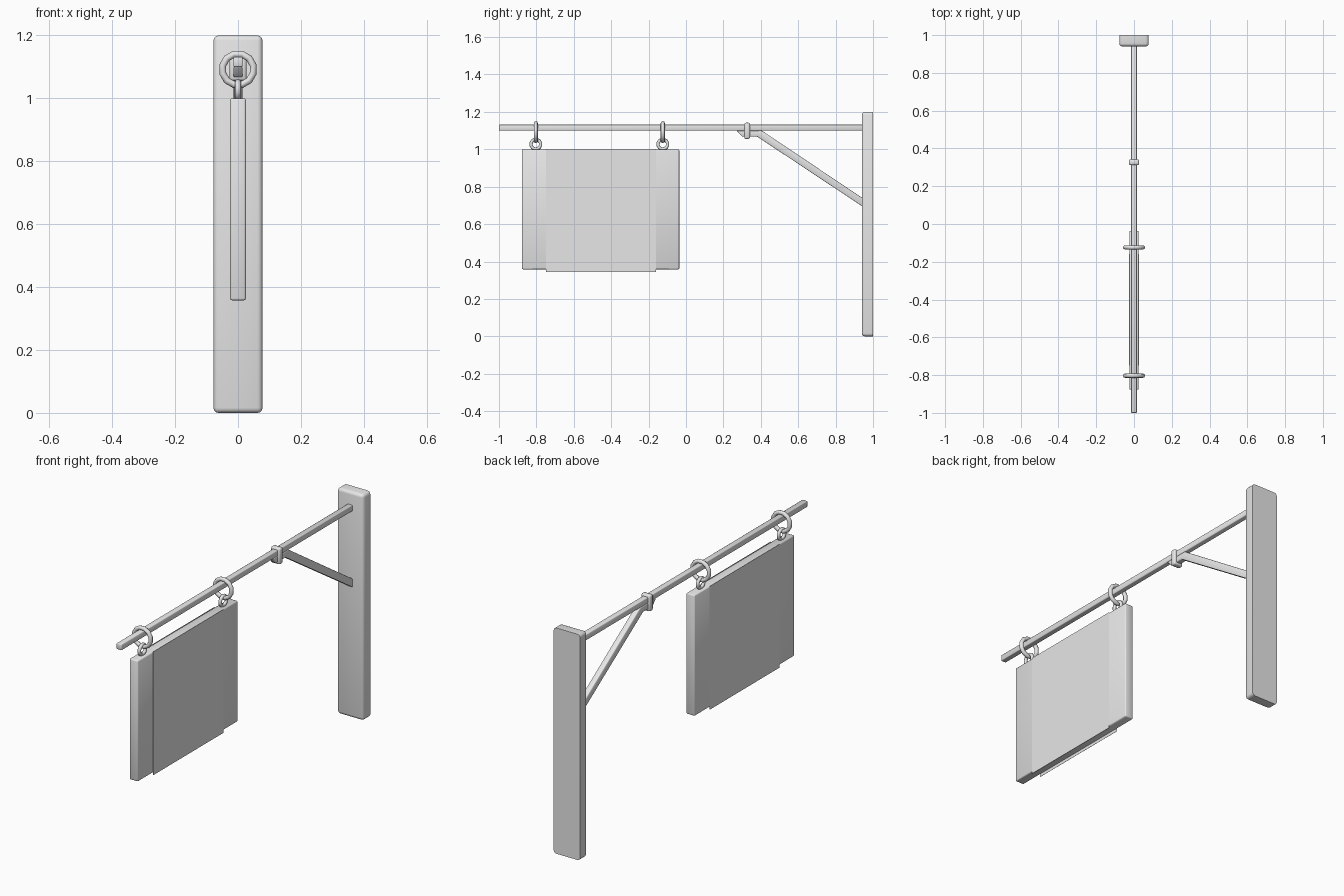
import bpy, bmesh, math
from mathutils import Matrix

old = bpy.data.objects.get("Cube")
if old:
    bpy.data.objects.remove(old, do_unlink=True)

grey = bpy.data.materials.new("plain_grey")
grey.use_nodes = True
grey.diffuse_color = (0.8, 0.8, 0.8, 1)
grey.node_tree.nodes["Principled BSDF"].inputs["Base Color"].default_value = (0.8, 0.8, 0.8, 1)


def finish(name, bm):
    """Turn a bmesh into a smooth-shaded object with sharp edges kept."""
    bmesh.ops.recalc_face_normals(bm, faces=bm.faces)
    mesh = bpy.data.meshes.new(name)
    bm.to_mesh(mesh)
    bm.free()
    mesh.materials.append(grey)
    obj = bpy.data.objects.new(name, mesh)
    bpy.context.collection.objects.link(obj)
    bpy.ops.object.select_all(action='DESELECT')
    obj.select_set(True)
    bpy.context.view_layer.objects.active = obj
    bpy.ops.object.shade_smooth_by_angle(angle=math.radians(50))
    return obj


def prism(name, profile, half_x, bevel=0.0, segments=2, keep=lambda e: False):
    """Extrude a (y, z) profile across x and round all edges but the kept ones."""
    bm = bmesh.new()
    face = bm.faces.new([bm.verts.new((-half_x, y, z)) for y, z in profile])
    new = bmesh.ops.extrude_face_region(bm, geom=[face])["geom"]
    bmesh.ops.translate(bm, vec=(2 * half_x, 0, 0),
                        verts=[v for v in new if isinstance(v, bmesh.types.BMVert)])
    if bevel:
        bmesh.ops.bevel(bm, geom=[e for e in bm.edges if not keep(e)], offset=bevel,
                        segments=segments, profile=0.5, affect='EDGES')
    return finish(name, bm)


def rect(y0, y1, z0, z1):
    return [(y0, z0), (y1, z0), (y1, z1), (y0, z1)]


def ring(name, y, z, major, minor, axis, steps=12, sides=8):
    """Torus around the x or y axis, spun from a small circle."""
    bm = bmesh.new()
    circle = bmesh.ops.create_circle(bm, segments=sides, radius=minor)["verts"]
    bmesh.ops.translate(bm, verts=circle, vec=(major, 0, 0))
    # stand the circle in the xz plane and spin it round z
    for v in circle:
        v.co = (v.co.x, 0, v.co.y)
    bmesh.ops.rotate(bm, verts=circle, cent=(0, 0, 0),
                     matrix=Matrix.Rotation(math.pi / steps, 3, 'Z'))
    bmesh.ops.spin(bm, geom=bm.edges[:], cent=(0, 0, 0), axis=(0, 0, 1),
                   angle=2 * math.pi, steps=steps, use_merge=False)
    bmesh.ops.remove_doubles(bm, verts=bm.verts, dist=0.0005)
    turn = Matrix.Rotation(math.pi / 2, 4, 'X' if axis == 'y' else 'Y')
    bm.transform(Matrix.Translation((0, y, z)) @ turn)
    return finish(name, bm)


# Post, with a square-edged flat back
prism("post", rect(0.94, 1.0, 0, 1.2), 0.078, 0.016, 3,
      keep=lambda e: all(v.co.y > 0.99 for v in e.verts))

# Horizontal arm
prism("arm", rect(-1.0, 0.95, 1.1, 1.132), 0.015, 0.004, 2)

# Diagonal brace with a flat foot under the arm
prism("brace", [(0.27, 1.1), (0.405, 1.1), (0.95, 0.735), (0.95, 0.69),
                (0.38, 1.068), (0.30, 1.068)], 0.015, 0.004, 2)

# Collar holding brace and arm together
prism("collar", rect(0.312, 0.342, 1.056, 1.142), 0.027, 0.008, 2)

# Hanging board
prism("board", rect(-0.877, -0.036, 0.358, 1.0), 0.025, 0.006, 2)

# Thin panel on each side of the board
for side, label in ((1, "left"), (-1, "right")):
    panel = prism(label + "_panel", rect(-0.748, -0.16, 0.345, 1.001), 0.0005)
    panel.location.x = side * 0.0255

# Pairs of interlocking rings
for y, label in ((-0.803, "front"), (-0.124, "rear")):
    ring(label + "_arm_ring", y, 1.092, 0.05, 0.011, 'y')
    ring(label + "_board_ring", y, 1.027, 0.026, 0.009, 'x')
